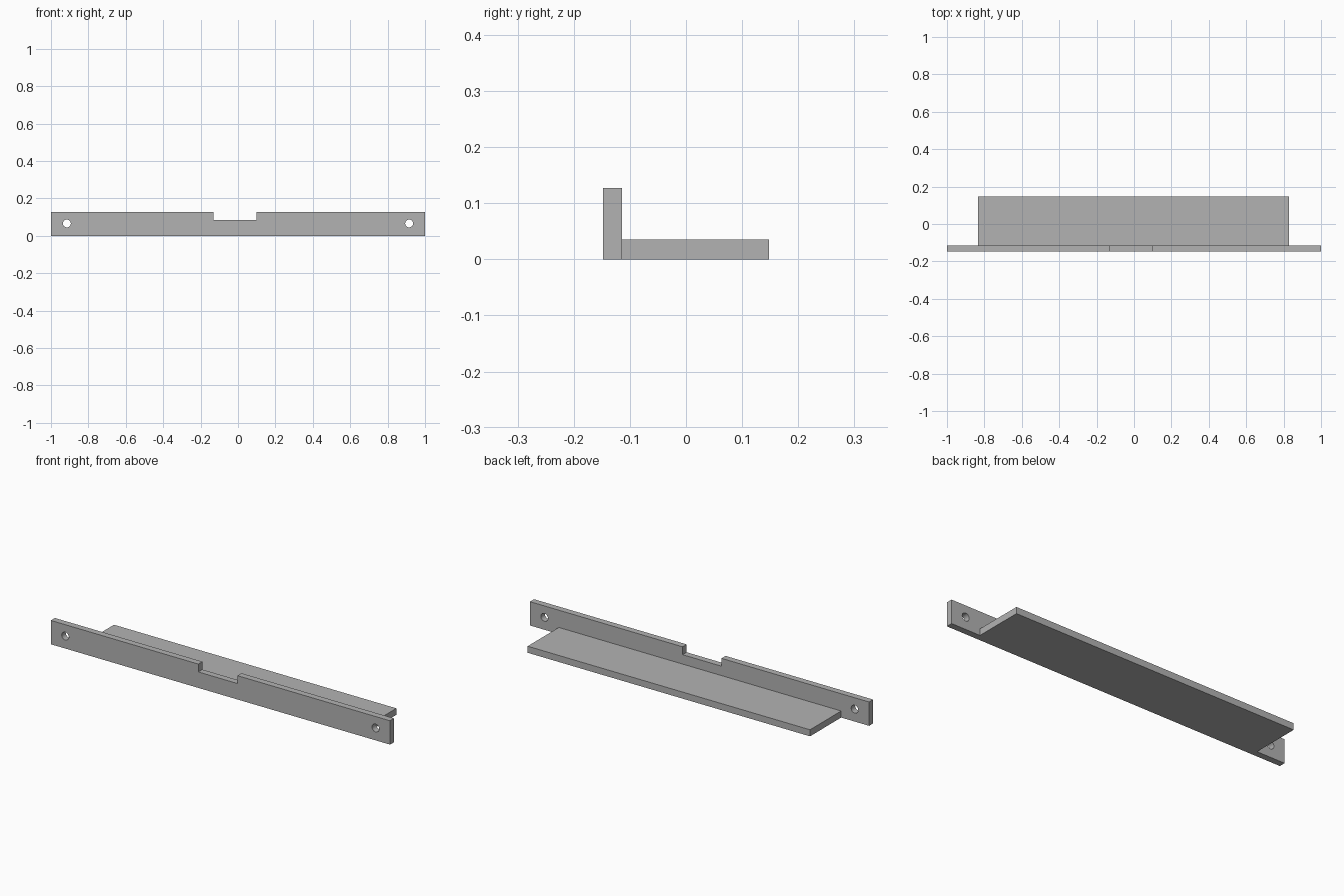
import bpy
import bmesh
from math import cos, sin, tau, radians

cube = bpy.data.objects.get("Cube")
if cube:
    bpy.data.objects.remove(cube, do_unlink=True)

grey = bpy.data.materials.new("plain_grey")
grey.use_nodes = True
COLOUR = (0.45, 0.45, 0.45, 1)
grey.diffuse_color = COLOUR
grey.node_tree.nodes["Principled BSDF"].inputs["Base Color"].default_value = COLOUR

FRONT, JOINT, BACK = -0.148, -0.114, 0.148


def circle(cx, cz, radius, sides=32):
    return [(cx + radius * cos(tau * i / sides), cz + radius * sin(tau * i / sides))
            for i in range(sides)]


def extruded_profile(name, loops, y0, y1):
    """Solid from closed x-z loops (inner loops become holes), between y0 and y1."""
    curve = bpy.data.curves.new(name, "CURVE")
    curve.dimensions = "2D"
    curve.fill_mode = "BOTH"
    curve.extrude = (y1 - y0) / 2
    for loop in loops:
        spline = curve.splines.new("POLY")
        spline.points.add(len(loop) - 1)
        for point, (x, z) in zip(spline.points, loop):
            point.co = (x, z, 0, 1)
        spline.use_cyclic_u = True
    obj = bpy.data.objects.new(name, curve)
    bpy.context.collection.objects.link(obj)
    obj.rotation_euler.x = radians(90)
    obj.location.y = (y0 + y1) / 2

    bpy.ops.object.select_all(action="DESELECT")
    obj.select_set(True)
    bpy.context.view_layer.objects.active = obj
    bpy.ops.object.convert(target="MESH")
    obj = bpy.context.object

    # Weld the caps to the walls and merge flat triangles
    bm = bmesh.new()
    bm.from_mesh(obj.data)
    bmesh.ops.remove_doubles(bm, verts=bm.verts, dist=0.0001)
    bmesh.ops.recalc_face_normals(bm, faces=bm.faces)
    bm.to_mesh(obj.data)
    bm.free()
    obj.data.materials.clear()
    obj.data.materials.append(grey)
    bpy.ops.object.shade_smooth_by_angle(angle=radians(30))
    return obj


# Upright front plate with an off-centre top notch and a screw hole at each end
plate = [(-1, 0), (1, 0), (1, 0.127), (0.10, 0.127), (0.10, 0.085),
         (-0.13, 0.085), (-0.13, 0.127), (-1, 0.127)]
holes = [circle(side * 0.915, 0.066, 0.021) for side in (-1, 1)]
extruded_profile("front_plate", [plate] + holes, FRONT, JOINT)

# Flat shelf behind the plate
shelf = [(-0.835, 0), (0.83, 0), (0.83, 0.035), (-0.835, 0.035)]
extruded_profile("shelf", [shelf], JOINT, BACK)
